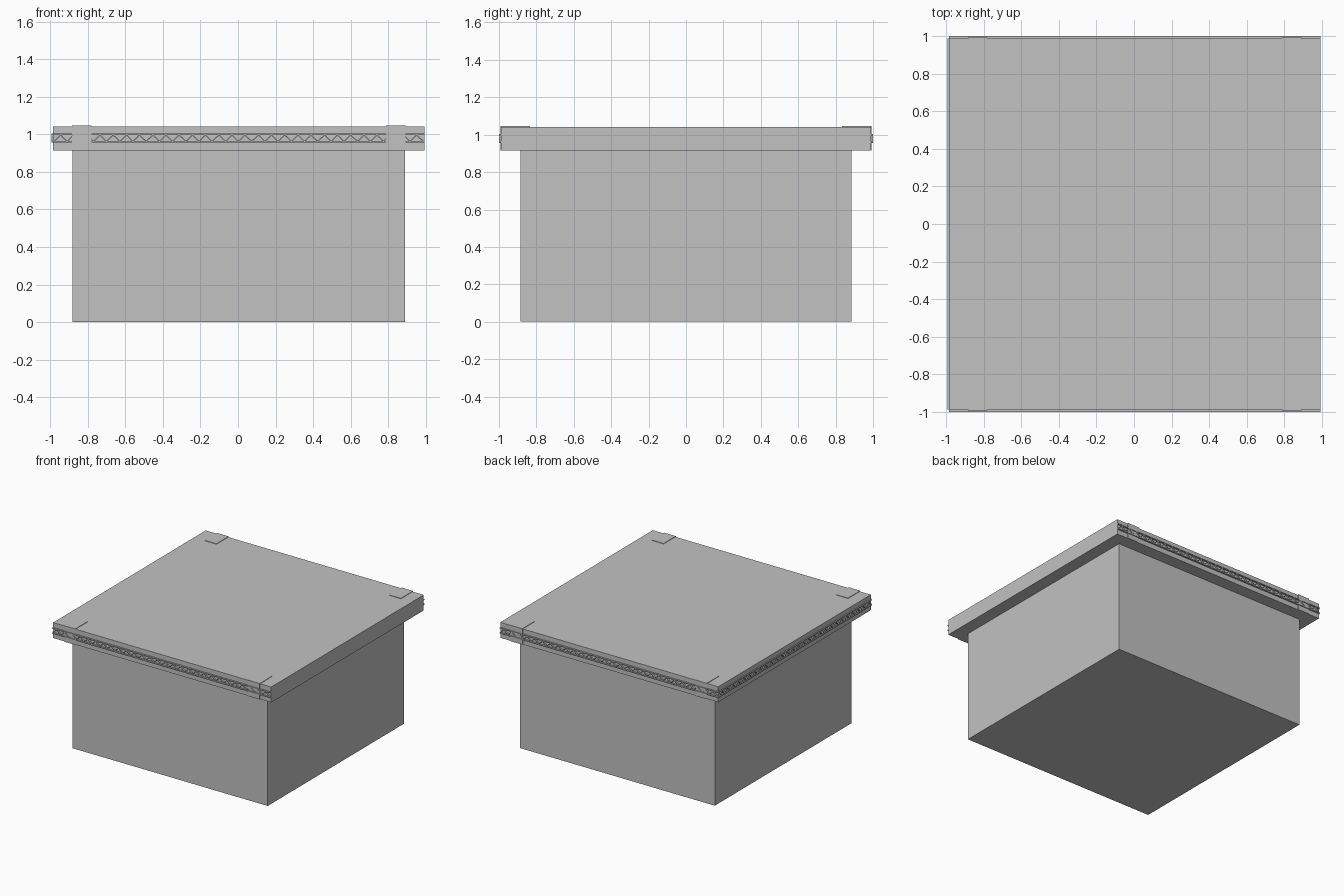
import bpy
import bmesh
from math import pi
from mathutils import Matrix, Vector

if "Cube" in bpy.data.objects:
    bpy.data.objects.remove(bpy.data.objects["Cube"], do_unlink=True)

grey = bpy.data.materials.new("plain grey")
grey.use_nodes = True
COLOUR = (0.54, 0.54, 0.54, 1)
grey.diffuse_color = COLOUR
grey.node_tree.nodes["Principled BSDF"].inputs["Base Color"].default_value = COLOUR

CX = 0.004                       # body and lid sit slightly off centre
HALF = 0.988                     # half width of the lid
LID_LOW, LID_TOP = 0.915, 1.042
BAND_LOW, BAND_TOP = 0.955, 1.003


def add_box(bm, low, high):
    low, high = Vector(low), Vector(high)
    place = Matrix.Translation((low + high) / 2) @ Matrix.Diagonal((*(high - low), 1))
    bmesh.ops.create_cube(bm, size=1, matrix=place)


def finish(bm, name, turn=0):
    bmesh.ops.rotate(bm, verts=bm.verts, cent=(0, 0, 0), matrix=Matrix.Rotation(turn, 3, "Z"))
    bmesh.ops.translate(bm, verts=bm.verts, vec=(CX, 0, 0))
    bmesh.ops.recalc_face_normals(bm, faces=bm.faces)
    mesh = bpy.data.meshes.new(name)
    bm.to_mesh(mesh)
    bm.free()
    mesh.materials.append(grey)
    obj = bpy.data.objects.new(name, mesh)
    bpy.context.collection.objects.link(obj)
    return obj


def box(name, low, high):
    bm = bmesh.new()
    add_box(bm, low, high)
    return finish(bm, name)


def slanted_bar(bm, u0, u1, z0, z1, width, near, far):
    """One leg of the zigzag: a parallelogram pushed out of the lid face."""
    outline = [(u0, z0), (u0 + width, z0), (u1 + width, z1), (u1, z1)]
    face = bm.faces.new([bm.verts.new((u, near, z)) for u, z in outline])
    out = bmesh.ops.extrude_face_region(bm, geom=[face])["geom"]
    moved = [v for v in out if isinstance(v, bmesh.types.BMVert)]
    bmesh.ops.translate(bm, verts=moved, vec=(0, far - near, 0))


def trim_band(name, turn, proud):
    """Two thin rails with a zigzag between them along one lid edge."""
    bm = bmesh.new()
    rail = 0.007
    for z in (BAND_LOW, BAND_TOP - rail):
        add_box(bm, (-HALF, -HALF - proud, z), (HALF, -HALF + 0.005, z + rail))
    teeth = 56
    step = 2 * (HALF - 0.005) / teeth
    for i in range(teeth):
        u = -HALF + i * step
        ends = (BAND_LOW + rail, BAND_TOP - rail)
        z0, z1 = ends if i % 2 == 0 else ends[::-1]
        slanted_bar(bm, u, u + step, z0, z1, 0.008, -HALF + 0.002, -HALF - proud)
    return finish(bm, name, turn)


# Box body and overhanging lid
box("box_body", (-0.884, -0.884, 0), (0.884, 0.884, LID_LOW))
box("lid", (-HALF, -HALF, LID_LOW), (HALF, HALF, LID_TOP))

# Zigzag trim on three edges of the lid
trim_band("front_trim", 0, 0.012)
trim_band("back_trim", pi, 0.012)
trim_band("right_trim", -pi / 2, 0.008)

# Thin clips folded over the front and back edges of the lid
for end, side in (("front", -1), ("back", 1)):
    for hand, centre in (("right", -0.836), ("left", 0.836)):
        bm = bmesh.new()
        outer = HALF + 0.005
        ys = sorted((side * 0.835, side * outer))
        add_box(bm, (centre - 0.052, ys[0], LID_TOP - 0.002), (centre + 0.052, ys[1], LID_TOP + 0.004))
        ys = sorted((side * (HALF - 0.002), side * outer))
        add_box(bm, (centre - 0.052, ys[0], LID_LOW), (centre + 0.052, ys[1], LID_TOP))
        finish(bm, f"{end}_{hand}_clip")
